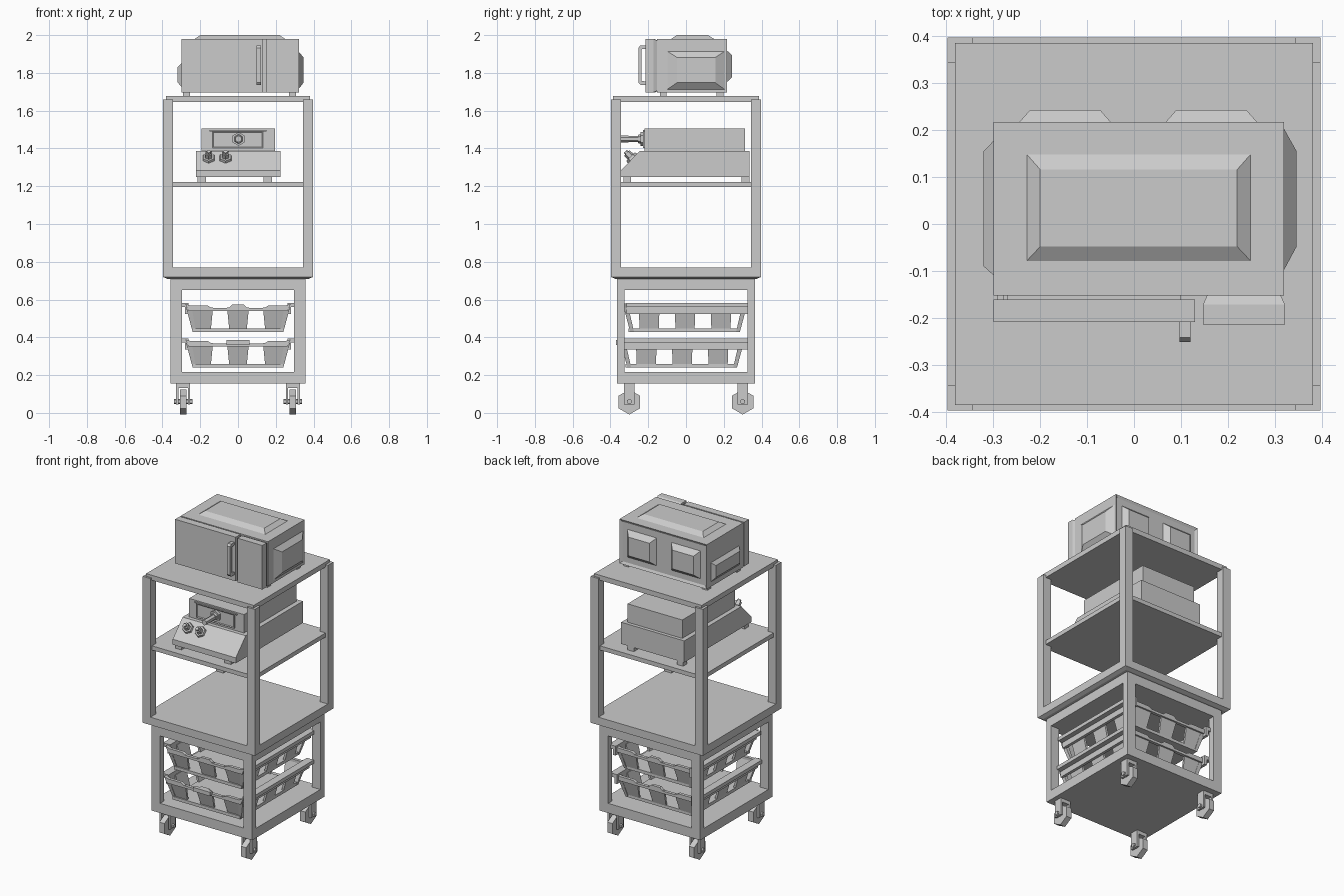
import bpy, bmesh
from math import pi, radians
from mathutils import Matrix, Vector

if "Cube" in bpy.data.objects:
    bpy.data.objects.remove(bpy.data.objects["Cube"])


def make(name, verts, faces):
    me = bpy.data.meshes.new(name)
    me.from_pydata(verts, [], faces)
    bm = bmesh.new()
    bm.from_mesh(me)
    bmesh.ops.recalc_face_normals(bm, faces=bm.faces)
    bm.to_mesh(me)
    bm.free()
    ob = bpy.data.objects.new(name, me)
    bpy.context.collection.objects.link(ob)
    return ob


def frustum(name, a, wa, b, wb, axis='z'):
    """Rectangles a, b = (u0, u1, v0, v1) joined along an axis from wa to wb."""
    pts = []
    for (u0, u1, v0, v1), w in ((a, wa), (b, wb)):
        for u, v in ((u0, v0), (u1, v0), (u1, v1), (u0, v1)):
            pts.append({'z': (u, v, w), 'x': (w, u, v), 'y': (u, w, v)}[axis])
    sides = [(i, (i + 1) % 4, (i + 1) % 4 + 4, i + 4) for i in range(4)]
    return make(name, pts, [(0, 1, 2, 3), (4, 5, 6, 7)] + sides)


def box(name, x0, x1, y0, y1, z0, z1):
    return frustum(name, (x0, x1, y0, y1), z0, (x0, x1, y0, y1), z1)


def prism(name, prof, w0, w1, axis):
    """Extrude a 2D profile: axis x takes (y, z) points, axis y takes (x, z)."""
    n = len(prof)
    pts = [(w, u, v) if axis == 'x' else (u, w, v) for w in (w0, w1) for u, v in prof]
    sides = [(i, (i + 1) % n, (i + 1) % n + n, i + n) for i in range(n)]
    return make(name, pts, [tuple(range(n)), tuple(range(n, 2 * n))] + sides)


def rod(name, p, direction, r0, r1, length, sides=6):
    bm = bmesh.new()
    bmesh.ops.create_cone(bm, cap_ends=True, segments=sides, radius1=r0, radius2=r1, depth=length)
    d = Vector(direction).normalized()
    rot = d.to_track_quat('Z', 'Y').to_matrix().to_4x4()
    bm.transform(Matrix.Translation(Vector(p) + d * length / 2) @ rot)
    me = bpy.data.meshes.new(name)
    bm.to_mesh(me)
    bm.free()
    ob = bpy.data.objects.new(name, me)
    bpy.context.collection.objects.link(ob)
    return ob


def span(s, a, b):
    return (s * a, s * b) if s > 0 else (s * b, s * a)


CORNERS = [(sx, sy) for sx in (-1, 1) for sy in (-1, 1)]

# Upper rack: posts, shelves and deck
for sx, sy in CORNERS:
    box("rack_post", *span(sx, .343, .398), *span(sy, .343, .398), .77, 1.66)
box("top_shelf", -.382, .382, -.386, .386, 1.645, 1.677)
box("middle_shelf", -.382, .382, -.382, .382, 1.195, 1.222)
box("rack_deck", -.398, .398, -.398, .398, .72, .77)
frustum("deck_lip", (-.375, .375, -.375, .375), .71, (-.398, .398, -.398, .398), .72)

# Lower cabinet: open frame with solid floor and roof
for sx, sy in CORNERS:
    box("cabinet_post", *span(sx, .297, .357), *span(sy, .325, .366), .21, .655)
box("cabinet_floor", -.357, .357, -.366, .366, .155, .217)
box("cabinet_roof", -.357, .357, -.366, .366, .65, .71)

# Casters
for sx, sy in CORNERS:
    x, y = sx * .29, sy * .30
    w = sy * .008
    rod("caster_wheel", (x - .018, y, .0575), (1, 0, 0), .066, .066, .036).data.transform(
        Matrix.Translation((x, y, .0575)) @ Matrix.Rotation(pi / 2 * 0, 4, 'X') @ Matrix.Translation((-x, -y, -.0575)))
    for s in (-1, 1):
        box("caster_fork", *[x + v for v in span(s, .024, .037)], y - .027, y + .027, .045, .145)
    box("caster_plate", x - .037, x + .037, y - .027, y + .027, .132, .156)
    rod("caster_axle", (x - .048, y, .06), (1, 0, 0), .014, .014, .096)


# Slatted trays
def tray(z, yc):
    box("tray_floor", -.24, .24, yc - .30, yc + .29, z, z + .02)
    edge = [(-.28, .15), (-.25, .14), (-.16, .14), (-.14, .128), (-.05, .128), (-.03, .145)]
    rim = edge + [(-x, h) for x, h in reversed(edge)] + [(.262, .112), (-.262, .112)]
    for s in (-1, 1):
        y0, y1 = [yc + v for v in span(s, .31, .33)]
        prism("tray_end_rim", [(x, z + h) for x, h in rim], y0, y1, 'y')
        box("tray_side_rim", *span(s, .262, .28), yc - .31, yc + .345, z + .095, z + .155)
        box("tray_side_flange", *span(s, .262, .312), yc - .31, yc + .345, z + .132, z + .155)
        for c in (-.19, 0, .19):
            lo = [yc + v for v in span(s, .272, .285)]
            hi = [yc + v for v in span(s, .312, .325)]
            frustum("tray_end_slat", (c - .045, c + .045, *lo), z, (c - .058, c + .058, *hi), z + .13)
            frustum("tray_side_slat", (*span(s, .22, .235), yc + c - .05, yc + c + .05), z,
                    (*span(s, .258, .272), yc + c - .055, yc + c + .055), z + .13)
        for e in (-1, 1):
            frustum("tray_corner_slat", (*span(s, .222, .24), *[yc + v for v in span(e, .27, .29)]), z,
                    (*span(s, .245, .275), *[yc + v for v in span(e, .30, .325)]), z + .13)


tray(.428, -.005)
tray(.24, -.02)
box("lower_tray_pull", -.06, .06, -.37, -.345, .36, .385)

# Countertop machine on the middle shelf
side = [(-.345, 1.248), (-.345, 1.283), (-.245, 1.387), (.335, 1.387), (.335, 1.248)]
prism("machine_base", side, -.222, .226, 'x')
machine_top = box("machine_top", -.193, .196, -.22, .313, 1.387, 1.505)
for x in (-.192, .158):
    for y in (-.31, .315):
        box("machine_foot", x - .022, x + .022, y - .02, y + .02, 1.22, 1.25)
out = Vector((0, -.72, .69))
for x in (-.155, -.066):
    p = Vector((x, -.283, 1.347))
    rod("knob_collar", p, out, .036, .032, .014)
    rod("knob", p, out, .022, .02, .042)
    rod("knob_grip", p + out * .04, out, .013, .011, .014)
rod("spout_collar", (.003, -.205, 1.45), (0, -1, 0), .036, .036, .035)
rod("spout_nut", (.003, -.235, 1.45), (0, -1, 0), .026, .022, .02)
rod("spout", (.003, -.24, 1.45), (0, -1, 0), .016, .018, .107)


# Sink a panel into a chosen face, leaving a border
def recess(ob, normal, border, depth):
    bm = bmesh.new()
    bm.from_mesh(ob.data)
    f = [f for f in bm.faces if f.normal.dot(Vector(normal)) > .9]
    bmesh.ops.inset_region(bm, faces=f, thickness=border, depth=0)
    bmesh.ops.translate(bm, verts=f[0].verts[:], vec=Vector(normal) * -depth)
    bm.to_mesh(ob.data)
    bm.free()


box("machine_face_frame_top", -.15, .15, -.228, -.215, 1.49, 1.497)
recess(box("machine_face_panel", -.136, .132, -.228, -.215, 1.402, 1.49), (0, -1, 0), .008, .004)

# Oven body with bulged panels
oven = box("oven_body", -.30, .32, -.153, .218, 1.695, 1.98)
recess(oven, (0, 1, 0), .022, .008)
frustum("oven_top_bulge", (-.23, .25, -.08, .15), 1.979, (-.20, .22, -.048, .116), 2.0)
frustum("oven_left_bulge", (-.11, .178, 1.725, 1.85), -.299, (-.09, .155, 1.752, 1.828), -.321, 'x')
frustum("oven_right_bulge", (-.10, .205, 1.712, 1.915), .319, (-.048, .155, 1.748, 1.882), .347, 'x')
for c in (-.147, .165):
    frustum("oven_back_bulge", (c - .105, c + .105, 1.745, 1.925), .209,
            (c - .075, c + .075, 1.775, 1.895), .243, 'y')
for x in (-.272, .288):
    for y in (-.12, .18):
        box("oven_foot", x - .018, x + .018, y - .018, y + .018, 1.676, 1.697)

# Oven door, controls and handle
box("oven_door", -.30, .13, -.209, -.161, 1.697, 1.98)
box("door_hinge", -.292, -.278, -.163, -.15, 1.70, 1.975)
box("door_seal", -.27, .10, -.163, -.15, 1.725, 1.95)
box("control_panel", .147, .322, -.214, -.172, 1.697, 1.98)
frustum("control_panel_back", (.147, .322, 1.697, 1.98), -.172, (.157, .312, 1.707, 1.97), -.15, 'y')
grip = [(-.205, 1.737), (-.242, 1.737), (-.252, 1.75), (-.252, 1.932), (-.242, 1.945), (-.205, 1.945),
        (-.205, 1.928), (-.235, 1.925), (-.235, 1.757), (-.205, 1.754)]
prism("door_handle", grip, .097, .121, 'x')
